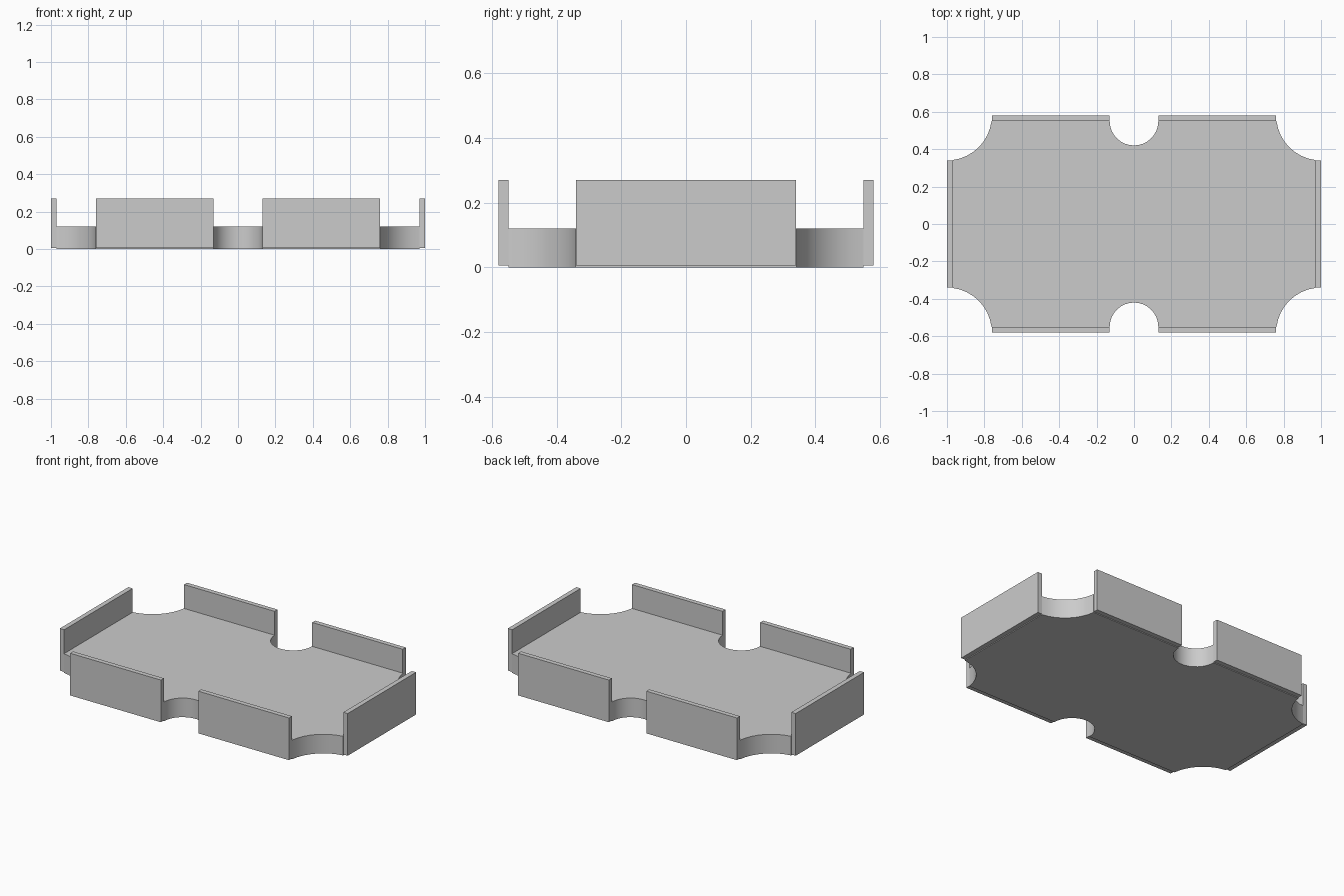
import bpy, bmesh
from math import cos, sin, pi, asin

if "Cube" in bpy.data.objects:
    bpy.data.objects.remove(bpy.data.objects["Cube"])

X, Y = 1.0, 0.58          # outer half sizes
T = 0.03                  # wall thickness
BX, BY = X - T, Y - T     # base half sizes
FLOOR, LIFT, TOP = 0.12, 0.005, 0.27
NOTCH, CORNER = 0.13, 0.24


def prism(name, outline, z0, z1):
    """Extrude a flat outline from z0 to z1."""
    bm = bmesh.new()
    face = bm.faces.new([bm.verts.new((x, y, z0)) for x, y in outline])
    new = bmesh.ops.extrude_face_region(bm, geom=[face])["geom"]
    verts = [v for v in new if isinstance(v, bmesh.types.BMVert)]
    bmesh.ops.translate(bm, verts=verts, vec=(0, 0, z1 - z0))
    bmesh.ops.recalc_face_normals(bm, faces=bm.faces)
    mesh = bpy.data.meshes.new(name)
    bm.to_mesh(mesh)
    bm.free()
    obj = bpy.data.objects.new(name, mesh)
    bpy.context.collection.objects.link(obj)
    return obj


def box(name, x0, x1, y0, y1):
    return prism(name, [(x0, y0), (x1, y0), (x1, y1), (x0, y1)], LIFT, TOP)


# Quarter outline of the tray floor: corner scoop, then half of the long-side notch
N = 8
edge = asin(T / CORNER)   # where the scoop meets the base edges
quarter = []
for i in range(N + 1):
    a = 1.5 * pi - edge - (pi / 2 - 2 * edge) * (1 - i / N) + 0
    a = (1.5 * pi - edge) - (pi / 2 - 2 * edge) * (i / N)
    quarter.append((X + CORNER * cos(a), Y + CORNER * sin(a)))
for i in range(N + 1):
    a = -pi / 2 * i / N
    quarter.append((NOTCH * cos(a), BY + NOTCH * sin(a)))

# Mirror the quarter into the full outline
half = quarter + [(-x, y) for x, y in reversed(quarter[:-1])]
outline = half + [(x, -y) for x, y in reversed(half)]
base = prism("tray_base", outline, 0, FLOOR)
bpy.context.view_layer.objects.active = base
base.select_set(True)
bpy.ops.object.shade_smooth_by_angle(angle=pi / 6)

# Upright walls: one on each short end, two on each long side
ws, wl = Y - CORNER, X - CORNER
for side, s in (("right", 1), ("left", -1)):
    box(f"end_wall_{side}", *sorted((s * BX, s * X)), -ws, ws)
    for face, f in (("back", 1), ("front", -1)):
        box(f"{face}_wall_{side}", *sorted((s * NOTCH, s * wl)),
            *sorted((f * BY, f * Y)))
